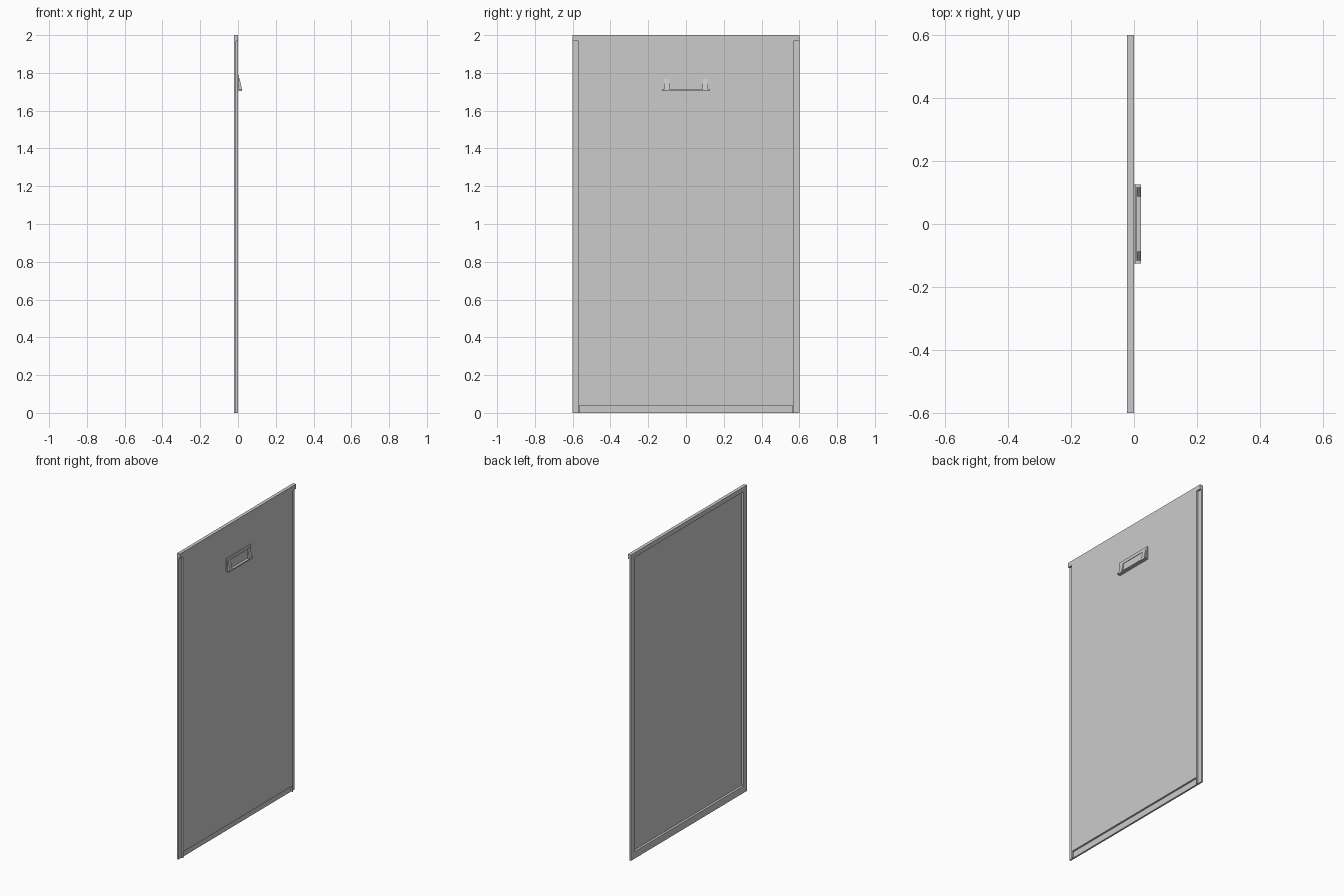
import bpy
import bmesh
from mathutils import Vector

cube = bpy.data.objects.get("Cube")
if cube:
    bpy.data.objects.remove(cube, do_unlink=True)

grey = bpy.data.materials.new("panel_grey")
grey.use_nodes = True
grey.diffuse_color = (0.6, 0.6, 0.6, 1)
grey.node_tree.nodes["Principled BSDF"].inputs["Base Color"].default_value = (0.6, 0.6, 0.6, 1)


def prism(name, outline, sweep):
    """Extrude a closed 3D outline along a vector."""
    bm = bmesh.new()
    face = bm.faces.new([bm.verts.new(p) for p in outline])
    moved = bmesh.ops.extrude_face_region(bm, geom=[face])["geom"]
    bmesh.ops.translate(bm, vec=Vector(sweep),
                        verts=[v for v in moved if isinstance(v, bmesh.types.BMVert)])
    bmesh.ops.recalc_face_normals(bm, faces=bm.faces)
    mesh = bpy.data.meshes.new(name)
    bm.to_mesh(mesh)
    bm.free()
    mesh.materials.append(grey)
    obj = bpy.data.objects.new(name, mesh)
    bpy.context.collection.objects.link(obj)
    return obj


def box(name, x, y, z):
    outline = [(x[0], y[0], z[0]), (x[1], y[0], z[0]), (x[1], y[0], z[1]), (x[0], y[0], z[1])]
    return prism(name, outline, (0, y[1] - y[0], 0))


BACK, STEP, SKIN = -0.022, -0.011, -0.007
HALF, RIM, TOP = 0.6, 0.03, 1.97

# Raised face sheet with a hollow back
box("face_sheet", (SKIN, 0), (RIM - HALF, HALF - RIM), (0.04, TOP + 0.01))

# Stepped flange section: (depth, distance in from the outer edge)
section = [(BACK, 0), (STEP, 0), (STEP, RIM), (0, RIM),
           (0, RIM + 0.006), (BACK, RIM + 0.006)]
for side, label in ((-1, "right"), (1, "left")):
    prism(label + "_flange", [(x, side * (HALF - d), 0) for x, d in section], (0, 0, TOP))
prism("bottom_flange", [(x, -HALF, d * 0.04 / RIM) for x, d in section[:3]]
      + [(BACK, -HALF, 0.04)], (0, 2 * HALF, 0))
box("bottom_wall", (BACK, 0), (RIM - HALF, HALF - RIM), (0.04, 0.046))

# Full-depth cap along the top edge
box("top_cap", (BACK, 0), (-HALF, HALF), (TOP, 2))

# Pull handle: plate, finger ledge, sloped end cheeks and inset pocket rim
box("handle_plate", (0, 0.006), (-0.126, 0.126), (1.705, 1.79))
box("handle_ledge", (0, 0.022), (-0.126, 0.126), (1.705, 1.712))
for side, label in ((-1, "right"), (1, "left")):
    prism("handle_cheek_" + label,
          [(0.005, side * 0.088, 1.71), (0.0215, side * 0.088, 1.71),
           (0.008, side * 0.088, 1.772), (0.005, side * 0.088, 1.772)],
          (0, side * 0.028, 0))
box("handle_top_rim", (0.005, 0.009), (-0.116, 0.116), (1.767, 1.773))
